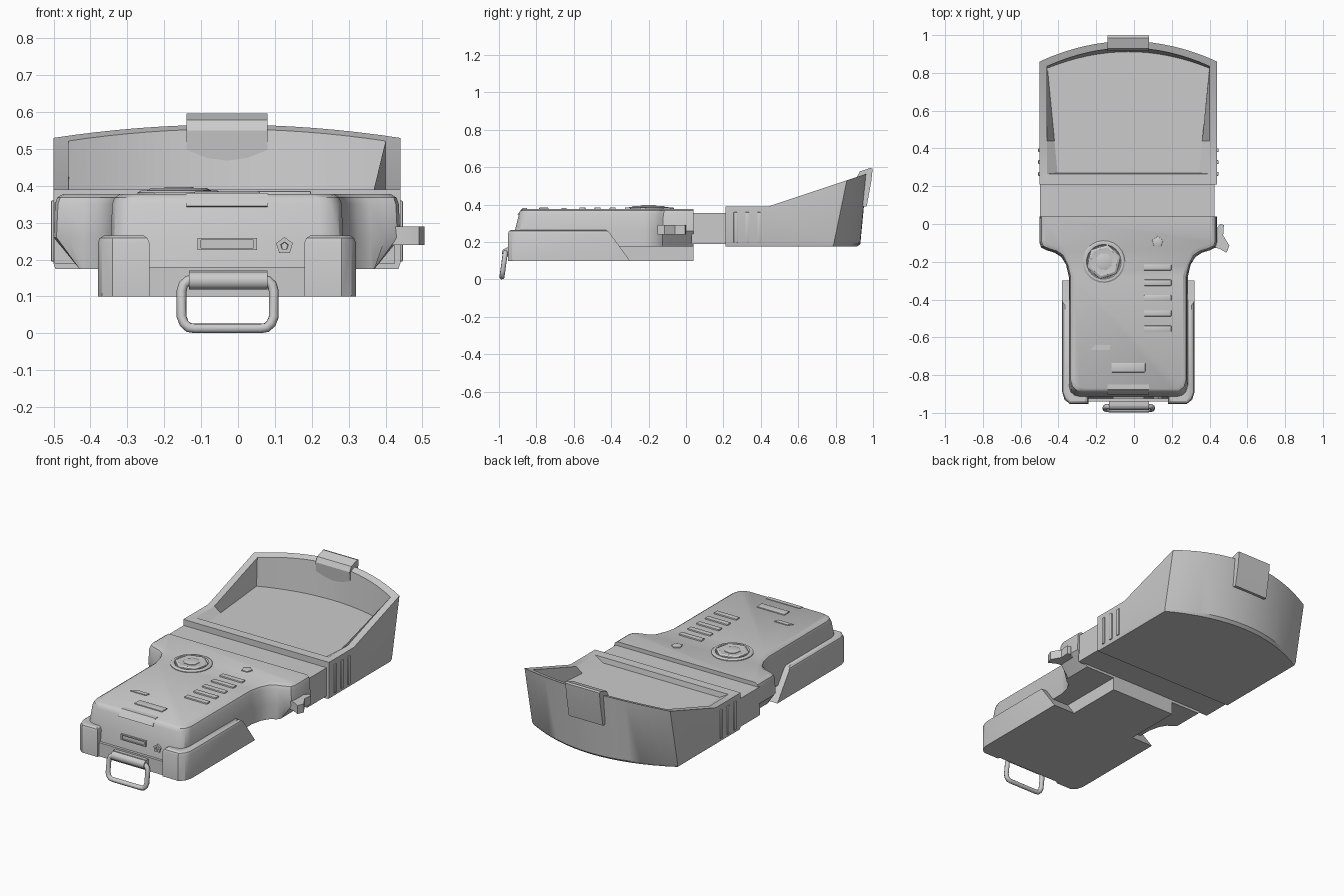
import bpy, bmesh, math

if "Cube" in bpy.data.objects:
    bpy.data.objects.remove(bpy.data.objects["Cube"])

XC = -0.03  # centre line of the device
gray = bpy.data.materials.new("light_gray")
gray.diffuse_color = (0.6, 0.6, 0.6, 1)
gray.use_nodes = True
gray.node_tree.nodes["Principled BSDF"].inputs["Base Color"].default_value = gray.diffuse_color


def finish(ob, angle=32):
    ob.data.materials.clear()
    ob.data.materials.append(gray)
    ob.data.shade_smooth()
    ob.data.set_sharp_from_angle(angle=math.radians(angle))
    return ob


def loft(name, loops, bevel=0.0):
    """Skin equal-length point loops and cap both ends."""
    bm = bmesh.new()
    rows = [[bm.verts.new(p) for p in loop] for loop in loops]
    n = len(rows[0])
    for a, b in zip(rows, rows[1:]):
        for i in range(n):
            j = (i + 1) % n
            bm.faces.new((a[i], a[j], b[j], b[i]))
    bm.faces.new(rows[0][::-1])
    bm.faces.new(rows[-1])
    bmesh.ops.recalc_face_normals(bm, faces=bm.faces)
    if bevel:
        bmesh.ops.bevel(bm, geom=bm.edges[:], offset=bevel, segments=2,
                        affect='EDGES', profile=0.5)
    me = bpy.data.meshes.new(name)
    bm.to_mesh(me)
    bm.free()
    ob = bpy.data.objects.new(name, me)
    bpy.context.collection.objects.link(ob)
    return finish(ob)


def box(name, x0, x1, y0, y1, z0, z1, bevel=0.0):
    pts = [(x0, y0), (x1, y0), (x1, y1), (x0, y1)]
    return loft(name, [[(x, y, z) for x, y in pts] for z in (z0, z1)], bevel)


def disc(name, cx, cy, rings, n, wave=0.0):
    """Stack of (radius, z) rings around a vertical axis."""
    return loft(name, [[(cx + r * (1 + wave * math.cos(i * math.pi)) * math.cos(math.tau * i / n + 0.3),
                         cy + r * (1 + wave * math.cos(i * math.pi)) * math.sin(math.tau * i / n + 0.3), z)
                        for i in range(n)] for r, z in rings])


# Handset body: flared shoulders tapering into a rounded front
def body_loop(z, inset, front, limit):
    half = [(0.47, 0.04), (0.47, -0.10), (0.462, -0.125), (0.43, -0.14), (0.39, -0.152), (0.355, -0.175),
            (0.33, -0.215), (0.315, -0.28), (0.315, front + 0.06), (0.305, front + 0.025),
            (0.285, front + 0.007), (0.255, front)]
    half = [(min(w, limit) - inset, y + (inset if -0.2 < y < 0 else 0)) for w, y in half]
    return ([(XC + w, y, z) for w, y in half] + [(XC - w, y, z) for w, y in half[::-1]])


loft("handset_body", [body_loop(0.175, 0, -0.925, 0.40), body_loop(0.26, 0, -0.915, 0.47),
                      body_loop(0.35, 0.004, -0.893, 0.47), body_loop(0.368, 0.01, -0.886, 0.47),
                      body_loop(0.378, 0.026, -0.873, 0.47)])
box("battery_block", -0.24, 0.18, -0.94, 0.04, 0.10, 0.18)


# Side grips with slanted rear ends
def grip_loop(s, z, rear, inset):
    pts = [(0.21 + inset, -0.952 + inset), (0.31, -0.952 + inset), (0.338 - inset, -0.93 + inset),
           (0.35 - inset, -0.89), (0.35 - inset, rear), (0.21 + inset, rear)]
    return [(XC + s * w, y, z) for w, y in pts]


for s, side in ((-1, "left"), (1, "right")):
    loft(side + "_grip", [grip_loop(s, 0.10, -0.30, 0), grip_loop(s, 0.245, -0.405, 0),
                          grip_loop(s, 0.258, -0.417, 0.005), grip_loop(s, 0.265, -0.43, 0.016)])

# Neck joining handset and display hood
box("neck", -0.498, 0.425, 0.03, 0.22, 0.19, 0.355)


# Display hood: curved rear wall, sloping rim, sunken screen floor
def rim_z(y):
    return 0.39 + max(0, y - 0.44) * 0.333


def hood_loop(hw_front, hw_back, front, side, mid, zf):
    n = 16
    pts = [(-hw_front, front), (-hw_front * 0.7 - hw_back * 0.3, 0.44)]
    for i in range(n + 1):
        t = -1 + 2 * i / n
        pts.append((hw_back * t, mid - (mid - side) * t * t))
    pts += [(hw_front * 0.7 + hw_back * 0.3, 0.44), (hw_front, front)]
    return [(XC + x, y, zf(y)) for x, y in pts]


loft("display_hood", [hood_loop(0.465, 0.465, 0.21, 0.785, 0.915, lambda y: 0.175),
                      hood_loop(0.47, 0.47, 0.21, 0.79, 0.932, lambda y: 0.19),
                      hood_loop(0.47, 0.47, 0.21, 0.86, 0.968, rim_z),
                      hood_loop(0.43, 0.43, 0.265, 0.835, 0.932, rim_z),
                      hood_loop(0.375, 0.428, 0.27, 0.825, 0.912, lambda y: 0.36)])
for s, side in ((-1, "left"), (1, "right")):
    for i in range(3):
        y, x = 0.265 + 0.063 * i, XC + s * 0.47
        box(f"{side}_hood_rib_{i + 1}", x - 0.007, x + 0.007, y - 0.01, y + 0.01, 0.195, 0.36, 0.003)

# Hooked latch over the rear rim
latch = [(0.93, 0.40), (0.915, 0.55), (0.93, 0.578), (0.985, 0.596), (0.998, 0.592),
         (0.99, 0.52), (0.966, 0.39), (0.950, 0.39)]
loft("rim_latch", [[(x, y, z) for y, z in latch] for x in (-0.14, 0.08)])

# Latch seat on the front slope of the handset
seat = [(-0.85, 0.374), (-0.85, 0.381), (-0.875, 0.381), (-0.902, 0.345), (-0.89, 0.342)]
loft("front_latch_seat", [[(x, y, z) for y, z in seat] for x in (-0.14, 0.08)])

# Round navigation pad
disc("pad_ring", -0.16, -0.20, [(0.112, 0.37), (0.112, 0.382), (0.104, 0.387), (0.092, 0.387),
                                (0.086, 0.379)], 24)
disc("pad_knob", -0.16, -0.20, [(0.088, 0.375), (0.086, 0.388), (0.074, 0.394), (0.05, 0.391)], 12, 0.06)
disc("pad_centre", -0.16, -0.20, [(0.045, 0.385), (0.045, 0.394), (0.036, 0.397)], 8)

# Keys and marks on the top
for i in range(5):
    y = -0.23 - 0.081 * i
    box(f"key_{i + 1}", 0.052, 0.198, y - 0.016, y + 0.016, 0.366, 0.386, 0.004)
disc("power_key", 0.125, -0.095, [(0.032, 0.37), (0.03, 0.383), (0.022, 0.386)], 5)
loft("indicator", [[(-0.228, -0.666, z), (-0.13, -0.666, z), (-0.122, -0.64, z), (-0.205, -0.64, z)]
                   for z in (0.372, 0.382)])
box("name_plate", -0.12, 0.06, -0.785, -0.735, 0.37, 0.384, 0.004)

# Front port: frame bars around a recessed plate
port = [("bottom", -0.11, 0.052, 0.226, 0.232), ("top", -0.11, 0.052, 0.253, 0.259),
        ("left", -0.11, -0.100, 0.232, 0.253), ("right", 0.042, 0.052, 0.232, 0.253)]
for part, x0, x1, z0, z1 in port:
    box("port_" + part, x0, x1, -0.926, -0.90, z0, z1)
box("port_plate", -0.10, 0.042, -0.920, -0.90, 0.232, 0.253)


# Pentagonal jack with a sunken middle
def pentagon(r, y):
    return [(0.126 + r * math.sin(math.tau * i / 5), y, 0.237 + r * math.cos(math.tau * i / 5))
            for i in range(5)]


loft("jack", [pentagon(0.024, -0.90), pentagon(0.024, -0.927), pentagon(0.011, -0.927), pentagon(0.009, -0.915)])

# Side lever on the right shoulder
lever = [(0.40, -0.02), (0.44, -0.02), (0.455, 0.0), (0.476, -0.005), (0.472, -0.06), (0.505, -0.115),
         (0.49, -0.152), (0.45, -0.13), (0.40, -0.12)]
loft("side_lever", [[(x, y, z) for x, y in lever] for z in (0.24, 0.29)])

# Carry ring and its barrel
barrel = [(-0.962 + 0.022 * math.cos(math.tau * i / 12), 0.143 + 0.024 * math.sin(math.tau * i / 12))
          for i in range(12)]
loft("ring_barrel", [[(x, y, z) for y, z in barrel] for x in (-0.133, 0.08)])
box("ring_mount", -0.133, 0.08, -0.96, -0.93, 0.145, 0.17)
cu = bpy.data.curves.new("carry_ring", 'CURVE')
cu.dimensions = '3D'
cu.bevel_depth = 0.0135
cu.bevel_resolution = 2
sp = cu.splines.new('POLY')
quarter = [(0.125, 0.045), (0.118, 0.027), (0.106, 0.016), (0.09, 0.0135)]
half = [(0.09, 0.147), (0.108, 0.143), (0.12, 0.132), (0.125, 0.115)] + quarter
path = half + [(-x, z) for x, z in half[::-1]]
sp.points.add(len(path) - 1)
for p, (x, z) in zip(sp.points, path):
    p.co = (XC + 0.002 + x, -0.986 + 0.14 * z, z, 1)
sp.use_cyclic_u = True
ring = bpy.data.objects.new("carry_ring", cu)
bpy.context.collection.objects.link(ring)
bpy.context.view_layer.objects.active = ring
ring.select_set(True)
bpy.ops.object.convert(target='MESH')
finish(bpy.context.view_layer.objects.active, 50)
